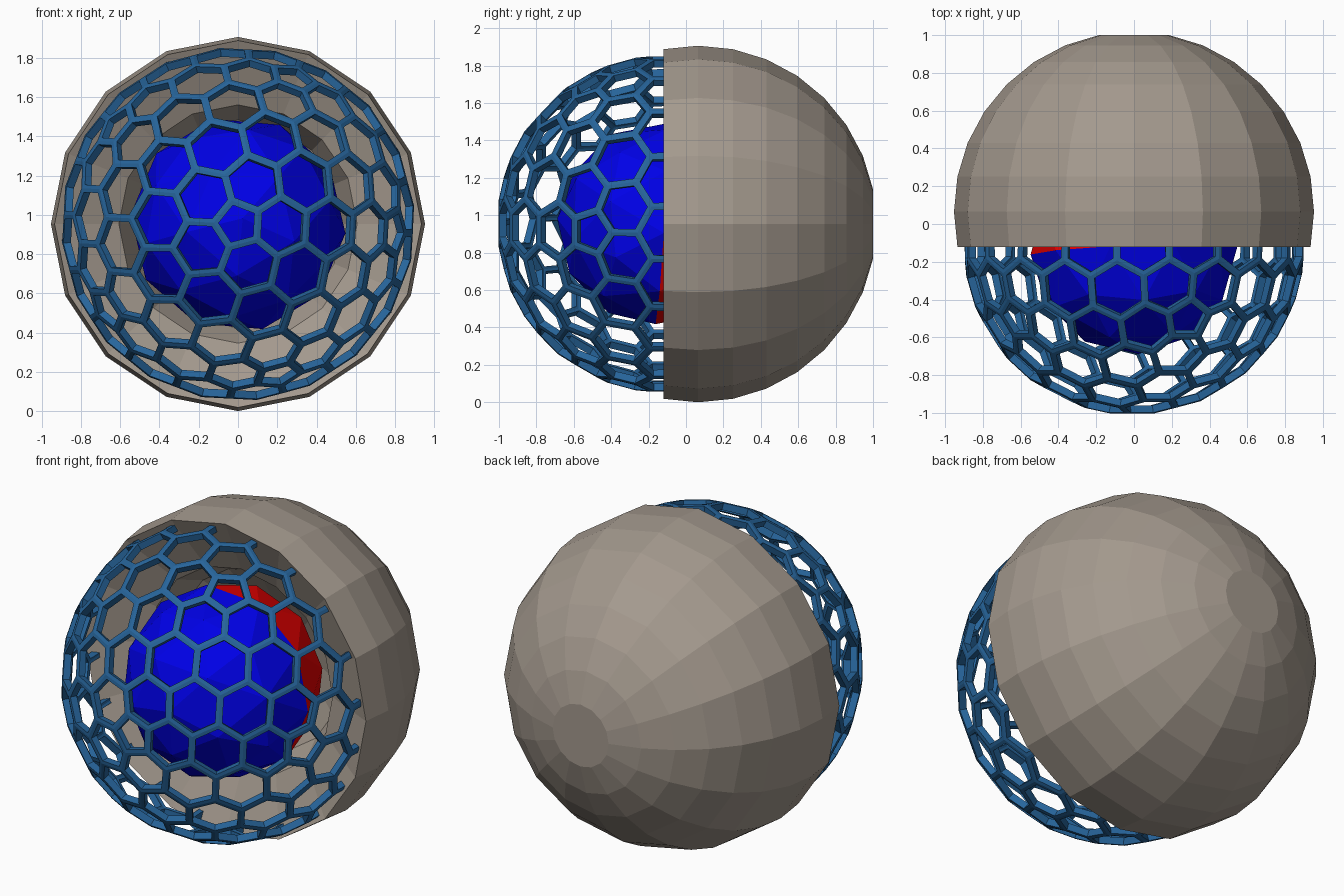
import bpy
import bmesh
from math import sin, cos, pi, radians, atan2
from mathutils import Matrix, Vector

old = bpy.data.objects.get("Cube")
if old:
    bpy.data.objects.remove(old, do_unlink=True)


def material(name, rgb):
    m = bpy.data.materials.new(name)
    m.use_nodes = True
    m.diffuse_color = (*rgb, 1)
    m.node_tree.nodes["Principled BSDF"].inputs["Base Color"].default_value = (*rgb, 1)
    return m


GREY = material("warm grey", (0.37, 0.32, 0.27))
STEEL = material("steel blue", (0.02, 0.13, 0.33))
BLUE = material("bright blue", (0.0, 0.0, 0.8))
RED = material("bright red", (0.8, 0.0, 0.0))


def finish(name, bm, *mats):
    me = bpy.data.meshes.new(name)
    bm.to_mesh(me)
    bm.free()
    for m in mats:
        me.materials.append(m)
    ob = bpy.data.objects.new(name, me)
    bpy.context.collection.objects.link(ob)
    return ob


MID = 0.953   # height of the common axis


def front_pole(twist):
    """Turn the lower pole to the front, then twist it about the front axis."""
    return Matrix.Rotation(radians(-twist), 4, 'Y') @ Matrix.Rotation(radians(-90), 4, 'X')


# Outer shell: a faceted bowl turned about the y axis, with a dished front
R, SEG, STEP = 0.953, 16, pi / 16
cy = 1 - R * cos(STEP)
profile = [(R * sin(k * STEP), cy + R * cos(k * STEP)) for k in range(1, 10)]
profile += [(0.607, 0.03), (0.53, 0.2), (0.1, 0.45)]
bm = bmesh.new()
rings = []
for r, y in profile:
    rings.append([bm.verts.new((r * cos(2 * pi * i / SEG), y, MID + r * sin(2 * pi * i / SEG)))
                  for i in range(SEG)])
for a, b in zip(rings, rings[1:]):
    for i in range(SEG):
        j = (i + 1) % SEG
        bm.faces.new((a[i], a[j], b[j], b[i]))
bm.faces.new(rings[0])
bm.faces.new(rings[-1])
bmesh.ops.recalc_face_normals(bm, faces=bm.faces[:])
finish("outer_shell", bm, GREY)

# Core ball: front half blue, back half red
bm = bmesh.new()
bmesh.ops.create_icosphere(bm, subdivisions=2, radius=0.55)
for f in bm.faces:
    f.material_index = 0 if f.calc_center_median().z < 0 else 1
tilt = Matrix.Rotation(radians(2.5), 4, 'Z') @ Matrix.Rotation(radians(-3), 4, 'X')
bm.transform(Matrix.Translation((0, -0.14, MID)) @ tilt @ front_pole(13))
finish("core_ball", bm, BLUE, RED)

# Hexagon cage: one cell around every point of a finer ball
ico = bmesh.new()
bmesh.ops.create_icosphere(ico, subdivisions=3, radius=1)
bm = bmesh.new()
CAGE = 0.905
corner = {f: bm.verts.new(f.calc_center_median().normalized() * CAGE) for f in ico.faces}
for v in ico.verts:
    n = v.co.normalized()
    u = n.orthogonal().normalized()
    w = n.cross(u)
    around = sorted(v.link_faces,
                    key=lambda f: atan2(corner[f].co.dot(w), corner[f].co.dot(u)))
    bm.faces.new([corner[f] for f in around])
ico.free()
bm.normal_update()

# Open every cell, leaving the struts
cells = bm.faces[:]
bmesh.ops.inset_individual(bm, faces=cells, thickness=0.02, use_even_offset=True)
bmesh.ops.delete(bm, geom=cells, context='FACES')
bm.transform(Matrix.Translation((0, -0.107, MID)) @ front_pole(33))

# Keep the front half and give the struts depth
bmesh.ops.bisect_plane(bm, geom=bm.verts[:] + bm.edges[:] + bm.faces[:],
                       plane_co=Vector((0, -0.085, 0)), plane_no=Vector((0, 1, 0)),
                       clear_outer=True)
cage = finish("hexagon_cage", bm, STEEL)
depth = cage.modifiers.new("strut_depth", 'SOLIDIFY')
depth.thickness = 0.04
depth.offset = -1
